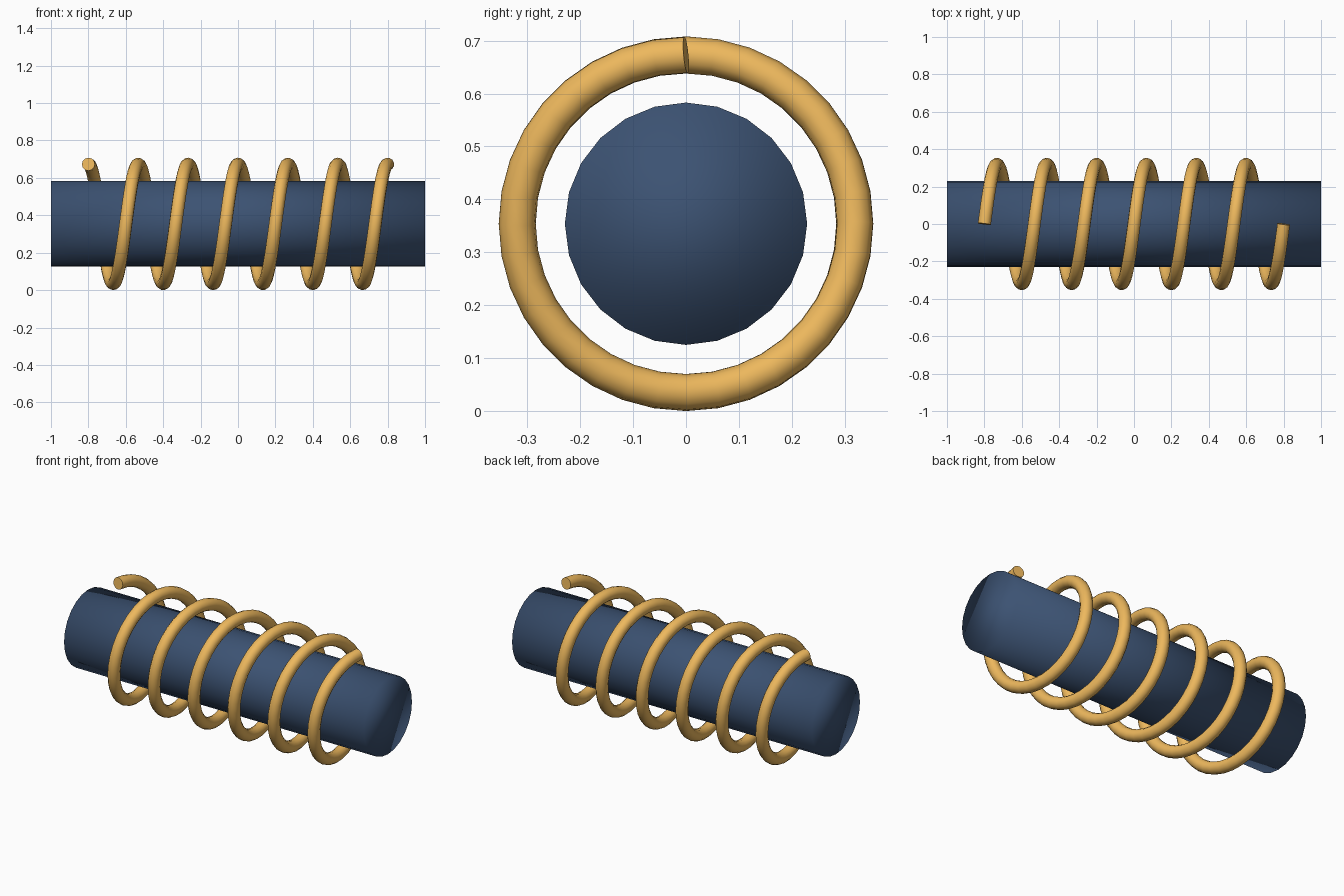
import bpy
from math import pi, sin, cos

if "Cube" in bpy.data.objects:
    bpy.data.objects.remove(bpy.data.objects["Cube"])

CENTRE_Z = 0.354
COIL_R, WIRE_R = 0.319, 0.035
TURNS, STEPS = 6, 36
HALF_COIL = 0.8


def paint(obj, name, rgb):
    mat = bpy.data.materials.new(name)
    mat.diffuse_color = (*rgb, 1)
    mat.use_nodes = True
    mat.node_tree.nodes["Principled BSDF"].inputs["Base Color"].default_value = mat.diffuse_color
    obj.data.materials.append(mat)


# Core rod along x
bpy.ops.mesh.primitive_cylinder_add(vertices=24, radius=0.229, depth=2,
                                    location=(0, 0, CENTRE_Z), rotation=(0, pi / 2, 0))
core = bpy.context.object
core.name = "core_rod"
bpy.ops.object.shade_smooth()
paint(core, "dark_blue", (0.045, 0.085, 0.17))

# Helical wire: starts and ends at the top of the rod
curve = bpy.data.curves.new("coil_wire", 'CURVE')
curve.dimensions = '3D'
curve.bevel_depth = WIRE_R
curve.bevel_resolution = 4
curve.use_fill_caps = True
spline = curve.splines.new('POLY')
count = TURNS * STEPS
spline.points.add(count)
for i, p in enumerate(spline.points):
    a = 2 * pi * i / STEPS
    x = -HALF_COIL + 2 * HALF_COIL * i / count
    p.co = (x, COIL_R * sin(a), CENTRE_Z + COIL_R * cos(a), 1)
coil = bpy.data.objects.new("coil_wire", curve)
bpy.context.collection.objects.link(coil)
paint(coil, "copper_gold", (0.85, 0.48, 0.11))

# Turn the wire into a mesh with crisp end caps
bpy.ops.object.select_all(action='DESELECT')
coil.select_set(True)
bpy.context.view_layer.objects.active = coil
bpy.ops.object.convert(target='MESH')
bpy.ops.object.shade_smooth_by_angle(angle=pi / 4)
